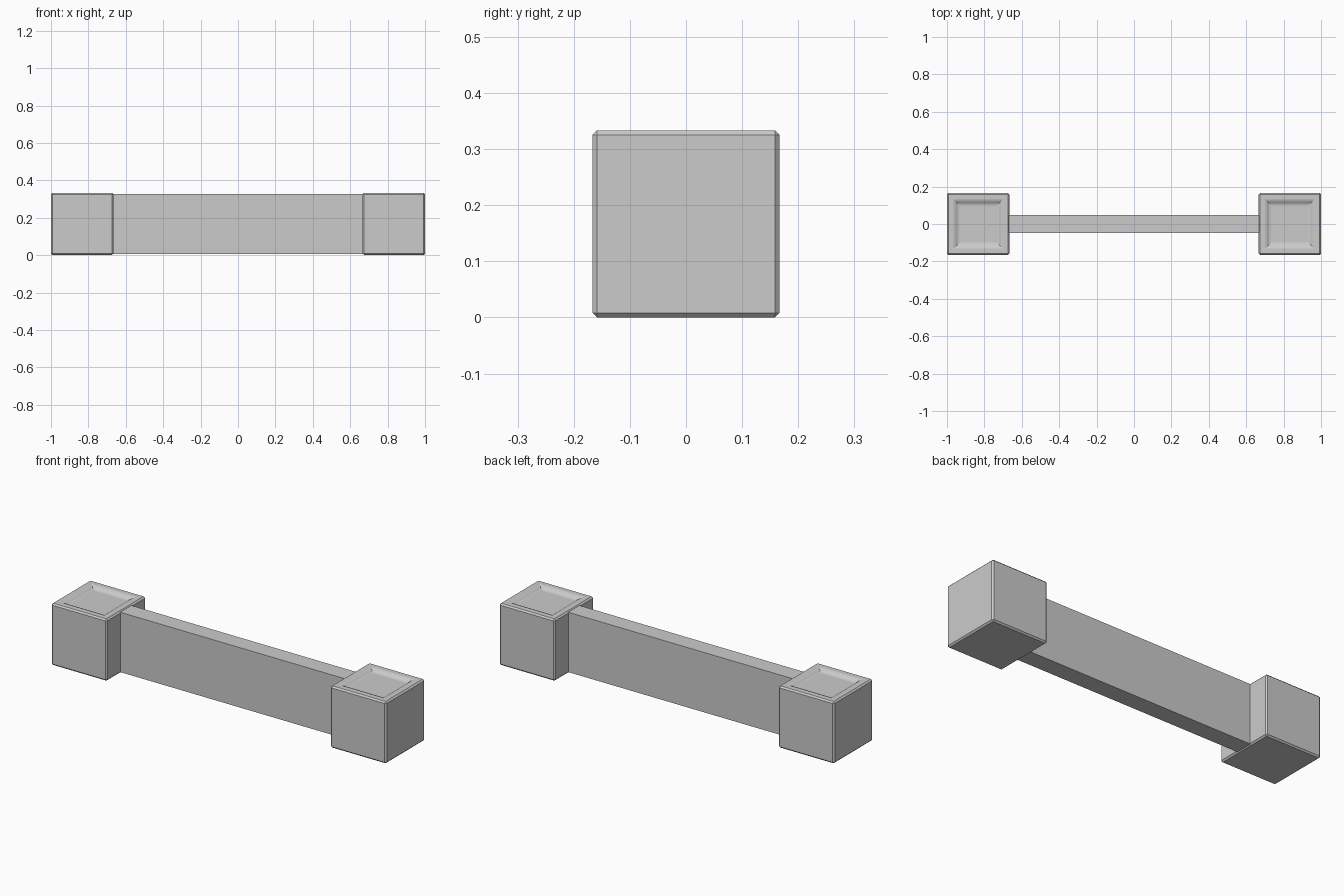
import bpy, bmesh
from mathutils import Matrix

if "Cube" in bpy.data.objects:
    bpy.data.objects.remove(bpy.data.objects["Cube"])

S = 1 / 3        # block edge length
CHAMFER = 0.008


def make_object(name, bm):
    mesh = bpy.data.meshes.new(name)
    bm.to_mesh(mesh)
    bm.free()
    obj = bpy.data.objects.new(name, mesh)
    bpy.context.collection.objects.link(obj)
    return obj


def box(size, center):
    bm = bmesh.new()
    mat = Matrix.Translation(center) @ Matrix.Diagonal((*size, 1))
    bmesh.ops.create_cube(bm, size=1, matrix=mat)
    return bm


# End blocks: chamfered cubes with a shallow dished top
def end_block(name, x):
    bm = box((S, S, S), (x, 0, S / 2))
    bmesh.ops.bevel(bm, geom=bm.edges[:], offset=CHAMFER, segments=1,
                    profile=0.5, affect='EDGES')
    bm.normal_update()
    top = max(bm.faces, key=lambda f: f.calc_center_median().z)
    for width, drop in ((0.038, 0), (0.015, 0.004), (0.015, 0.007), (0.015, 0.003)):
        bmesh.ops.inset_region(bm, faces=[top], thickness=width)
        for v in top.verts:
            v.co.z -= drop
    make_object(name, bm)


for label, side in (("left", -1), ("right", 1)):
    end_block(label + "_end_block", side * (1 - S / 2))

# Connecting bar, slightly sunk into both blocks
make_object("connecting_bar", box((1.36, 0.096, 0.323), (0, 0, S / 2)))
